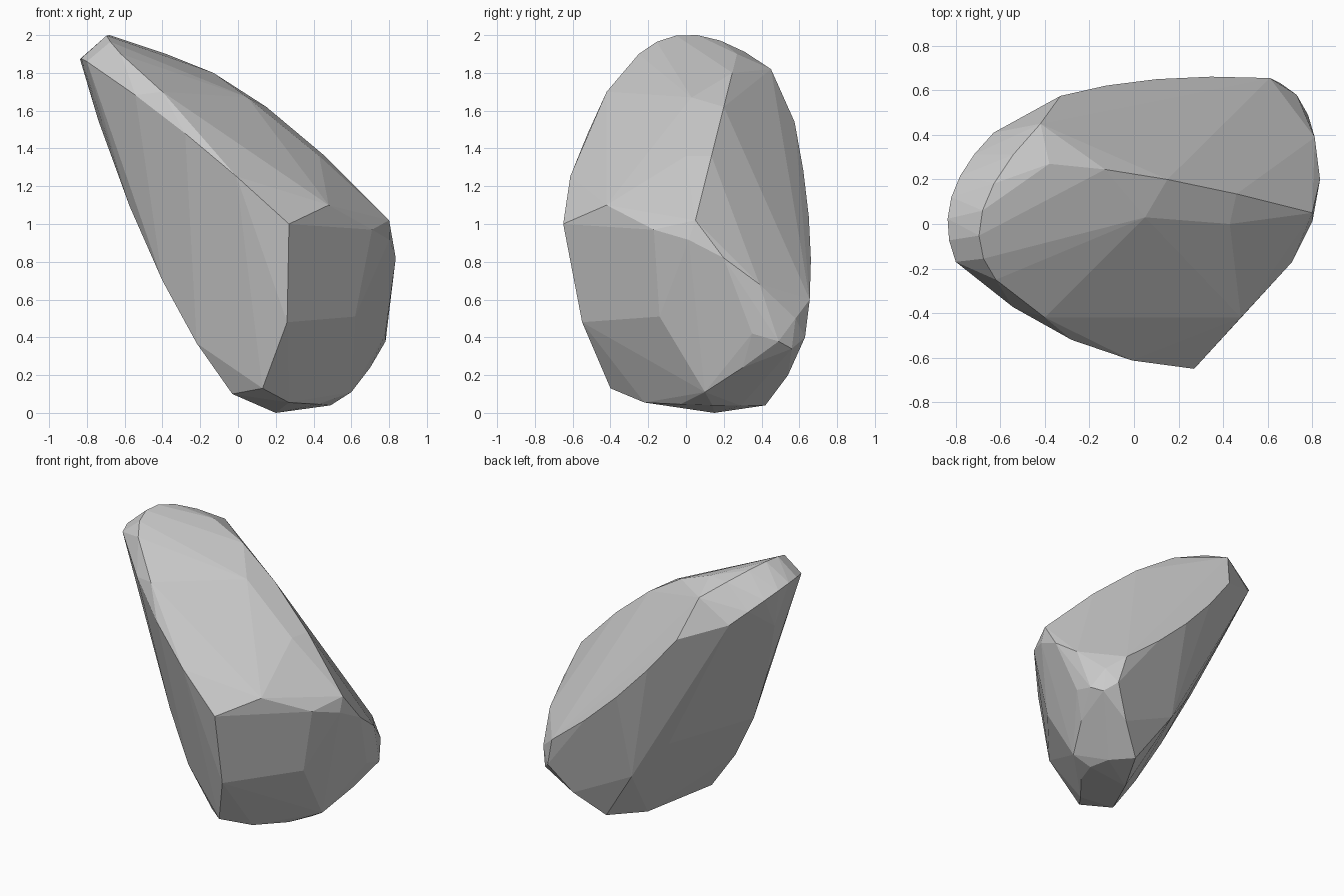
import bpy, bmesh
from mathutils import Vector

if "Cube" in bpy.data.objects:
    bpy.data.objects.remove(bpy.data.objects["Cube"])

bm = bmesh.new()


def ridge(a, b, c, steps=4):
    """Curved ridge passing through a, b and c, sampled as hull points."""
    a, b, c = Vector(a), Vector(b), Vector(c)
    for i in range(steps + 1):
        t = i / steps
        bm.verts.new(a * (1 - t) * (1 - 2 * t) + b * 4 * t * (1 - t) + c * t * (2 * t - 1))


# Corners shared by two ridges
chin = (.27, -.65, 1.0)
crown_tip = (-.80, -.17, 1.86)
heel = (.73, .56, .34)

# Front arris: foot to chin, chin to crown
ridge((.13, -.40, .13), (.26, -.55, .48), chin, 2)
ridge(chin, (-.28, -.52, 1.48), crown_tip)
# Leaning left keel
ridge((-.03, -.25, .10), (-.40, -.20, .70), (-.74, .05, 1.55))
# Outer and upper rims of the rounded crown
ridge(crown_tip, (-.82, .12, 1.85), (-.63, .41, 1.66), 6)
ridge((-.62, -.25, 1.90), (-.68, .06, 2.0), (-.42, .45, 1.82), 6)
# Sloping top ridge and the bulge of the front slab
ridge((-.38, .27, 1.90), (.15, .20, 1.62), (.80, .05, 1.02))
ridge((.05, .03, 1.67), (.43, 0, 1.36), (.48, -.42, 1.10), 2)
bm.verts.new((-.40, -.42, 1.70))
# Back edge and the undercut below it
ridge((-.33, .575, 1.54), (.10, .65, 1.04), (.61, .655, .60))
ridge((-.47, .35, 1.28), (-.12, .37, .655), (.09, .49, .41), 2)
bm.verts.new((.66, .63, .40))
# Right shoulder and belly
ridge((.71, -.17, .97), (.835, .20, .82), (.73, .58, .50))
ridge((.62, -.14, .51), (.78, .35, .42), heel)
# Rounded foot and resting point
ridge((.60, .10, .11), (.70, .30, .24), (.52, .54, .20), 2)
ridge((.27, -.22, .055), (.49, .14, .04), (.34, .42, .04))
bm.verts.new((.20, .15, 0))

# Skin the ridges, then merge nearly coplanar triangles into chipped facets
bmesh.ops.remove_doubles(bm, verts=bm.verts[:], dist=0.001)
bmesh.ops.convex_hull(bm, input=bm.verts[:])
bmesh.ops.delete(bm, geom=[v for v in bm.verts if not v.link_faces], context='VERTS')
bmesh.ops.dissolve_limit(bm, angle_limit=0.06, verts=bm.verts[:], edges=bm.edges[:])
bmesh.ops.recalc_face_normals(bm, faces=bm.faces[:])

mesh = bpy.data.meshes.new("boulder")
bm.to_mesh(mesh)
bm.free()
boulder = bpy.data.objects.new("boulder", mesh)
bpy.context.collection.objects.link(boulder)
